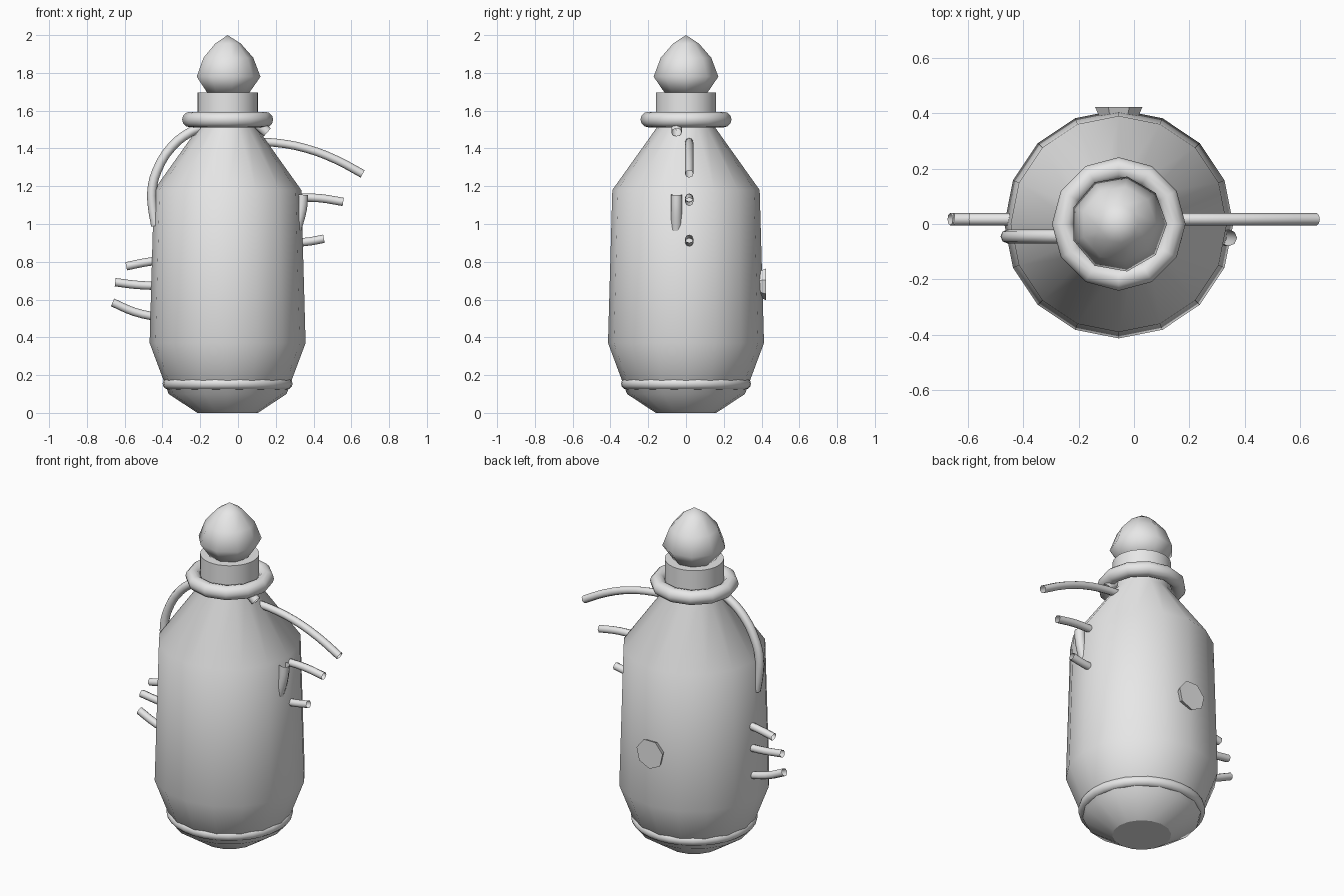
import bpy, bmesh, math
from mathutils import Matrix

cube = bpy.data.objects.get("Cube")
if cube:
    bpy.data.objects.remove(cube, do_unlink=True)

CX = -0.055  # axis of the bottle

grey = bpy.data.materials.new("plain_grey")
grey.use_nodes = True
grey.diffuse_color = (0.8, 0.8, 0.8, 1)
grey.node_tree.nodes["Principled BSDF"].inputs["Base Color"].default_value = (0.8, 0.8, 0.8, 1)


def finish(obj, angle):
    """Apply the material and shade smooth up to the angle."""
    obj.data.materials.clear()
    obj.data.materials.append(grey)
    bpy.ops.object.select_all(action="DESELECT")
    obj.select_set(True)
    bpy.context.view_layer.objects.active = obj
    bpy.ops.object.shade_smooth_by_angle(angle=math.radians(angle))
    return obj


def add_mesh(name, bm, angle):
    bmesh.ops.recalc_face_normals(bm, faces=bm.faces)
    mesh = bpy.data.meshes.new(name)
    bm.to_mesh(mesh)
    bm.free()
    obj = bpy.data.objects.new(name, mesh)
    bpy.context.collection.objects.link(obj)
    return finish(obj, angle)


def lathe(name, profile, sides, angle=180, closed=False):
    """Turn a (radius, height) profile about the bottle axis."""
    bm = bmesh.new()
    rows = []
    for r, z in profile:
        if r == 0:
            rows.append([bm.verts.new((CX, 0, z))] * sides)
        else:
            turns = [math.tau * i / sides for i in range(sides)]
            rows.append([bm.verts.new((CX + r * math.cos(a), r * math.sin(a), z)) for a in turns])
    pairs = list(zip(rows, rows[1:]))
    if closed:
        pairs.append((rows[-1], rows[0]))
    for low, high in pairs:
        for i in range(sides):
            j = (i + 1) % sides
            corners = list(dict.fromkeys((low[i], low[j], high[j], high[i])))
            if len(corners) > 2:
                bm.faces.new(corners)
    return add_mesh(name, bm, angle)


def ring(name, major, minor, z, sides):
    steps = [math.tau * i / 12 for i in range(12)]
    section = [(major + minor * math.cos(a), z + minor * math.sin(a)) for a in steps]
    return lathe(name, section, sides, closed=True)


def tube(name, y, points, radius):
    """Open round tube through (x, z) points at a fixed depth."""
    data = bpy.data.curves.new(name, "CURVE")
    data.dimensions = "3D"
    data.bevel_depth = radius
    data.bevel_resolution = 2
    data.resolution_u = 3
    spline = data.splines.new("BEZIER")
    spline.bezier_points.add(len(points) - 1)
    for p, (x, z) in zip(spline.bezier_points, points):
        p.co = (x, y, z)
        p.handle_left_type = p.handle_right_type = "AUTO"
    obj = bpy.data.objects.new(name, data)
    bpy.context.collection.objects.link(obj)
    bpy.ops.object.select_all(action="DESELECT")
    obj.select_set(True)
    bpy.context.view_layer.objects.active = obj
    bpy.ops.object.convert(target="MESH")
    return finish(bpy.context.view_layer.objects.active, 60)


# Bottle body and its flat base
lathe("bottle_body", [(0.16, 0), (0.312, 0.1), (0.413, 0.37), (0.39, 1.18),
                      (0.155, 1.51), (0.155, 1.6)], 16)
lathe("bottle_base", [(0, 0), (0.16, 0)], 16)

# Rings around the foot and neck
ring("foot_ring", 0.313, 0.031, 0.155, 32)
ring("neck_ring", 0.2, 0.041, 1.553, 12)

# Collar and pointed stopper
lathe("neck_collar", [(0.16, 1.55), (0.16, 1.695), (0, 1.695)], 32, 40)
lathe("stopper", [(0, 1.69), (0.115, 1.695), (0.174, 1.78), (0.136, 1.88),
                  (0.07, 1.955), (0, 2.0)], 9)

# Handle on the right, with the partly sunken one on the left
tube("right_handle", -0.045, [(-0.2, 1.51), (-0.25, 1.488), (-0.35, 1.41), (-0.43, 1.28),
                              (-0.455, 1.18), (-0.452, 1.09), (-0.435, 0.99)], 0.025)
tube("left_handle_top", -0.05, [(0.08, 1.55), (0.155, 1.485)], 0.028)
tube("left_handle_end", -0.05, [(0.342, 1.155), (0.335, 1.08), (0.305, 0.97)], 0.03)

# Curved spouts sticking out on both sides
spouts = {
    "left_spout_upper": [(0.1, 1.435), (0.2, 1.43), (0.36, 1.4), (0.52, 1.34), (0.66, 1.265)],
    "left_spout_middle": [(0.3, 1.14), (0.43, 1.137), (0.557, 1.117)],
    "left_spout_lower": [(0.3, 0.9), (0.38, 0.908), (0.455, 0.922)],
    "right_spout_upper": [(-0.42, 0.807), (-0.5, 0.795), (-0.592, 0.776)],
    "right_spout_middle": [(-0.42, 0.672), (-0.54, 0.678), (-0.65, 0.692)],
    "right_spout_lower": [(-0.42, 0.505), (-0.55, 0.535), (-0.664, 0.585)],
}
for name, path in spouts.items():
    tube(name, 0.017, path, 0.022)

# Seven-sided stud on the back
bm = bmesh.new()
bmesh.ops.create_cone(bm, cap_ends=True, segments=7, radius1=0.07, radius2=0.088, depth=0.04,
                      matrix=Matrix.Translation((CX, 0.403, 0.685)) @ Matrix.Rotation(-math.pi / 2, 4, "X"))
add_mesh("back_stud", bm, 30)
